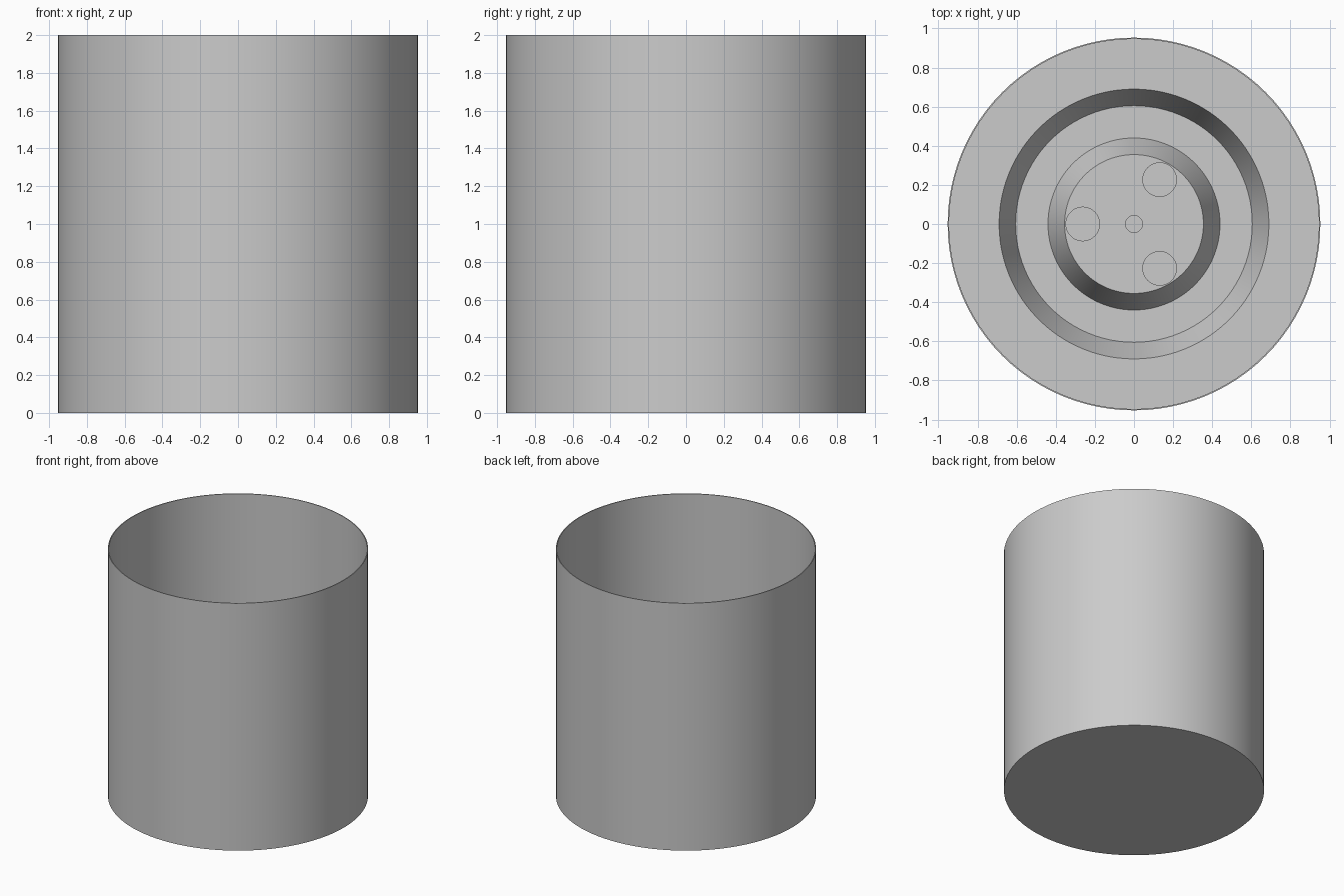
import bpy, math

if "Cube" in bpy.data.objects:
    bpy.data.objects.remove(bpy.data.objects["Cube"])

SEG = 96
R = 0.953          # outer radius
WALL = 0.007       # wall thickness
FLOOR = 0.24       # inside floor level
GROOVE = 0.02      # bottom of the ring groove

gray = bpy.data.materials.new("plain gray")
gray.diffuse_color = (0.6, 0.6, 0.6, 1)
gray.use_nodes = True
gray.node_tree.nodes["Principled BSDF"].inputs["Base Color"].default_value = gray.diffuse_color


def lathe(name, profile):
    """Revolve an (r, z) profile that starts and ends on the axis."""
    verts, rings, faces = [], [], []
    for r, z in profile:
        n = 1 if r == 0 else SEG
        rings.append([len(verts) + i for i in range(n)])
        for i in range(n):
            a = math.tau * i / SEG
            verts.append((r * math.cos(a), r * math.sin(a), z))
    for a, b in zip(rings, rings[1:]):
        for i in range(SEG):
            j = (i + 1) % SEG
            if len(a) == 1:
                faces.append((a[0], b[j], b[i]))
            elif len(b) == 1:
                faces.append((a[i], a[j], b[0]))
            else:
                faces.append((a[i], a[j], b[j], b[i]))
    mesh = bpy.data.meshes.new(name)
    mesh.from_pydata(verts, [], faces)
    mesh.materials.append(gray)
    obj = bpy.data.objects.new(name, mesh)
    bpy.context.collection.objects.link(obj)
    return obj


# Thin-walled cup with a ring groove around a central plateau
cup = lathe("cup", [
    (0, 0), (R, 0), (R, 2), (R - WALL, 2), (R - WALL, FLOOR),
    (0.69, FLOOR), (0.605, GROOVE), (0.44, GROOVE), (0.355, FLOOR), (0, FLOOR)])

# Shallow round holes in the plateau: three around one small centre hole
holes = [(0, 0, 0.043)]
for deg in (60, 180, 300):
    a = math.radians(deg)
    holes.append((0.262 * math.cos(a), 0.262 * math.sin(a), 0.086))

for x, y, r in holes:
    bpy.ops.mesh.primitive_cylinder_add(vertices=48, radius=r, depth=0.1,
                                        location=(x, y, FLOOR))
    cutter = bpy.context.object
    cutter.name = "hole_cutter"
    cutter.data.materials.append(gray)
    cutter.hide_render = True
    cutter.hide_set(True)
    cut = cup.modifiers.new("hole", 'BOOLEAN')
    cut.operation = 'DIFFERENCE'
    cut.solver = 'EXACT'
    cut.object = cutter

# Smooth round walls, crisp rims
bpy.ops.object.select_all(action='DESELECT')
cup.select_set(True)
bpy.context.view_layer.objects.active = cup
for m in list(cup.modifiers):
    bpy.ops.object.modifier_apply(modifier=m.name)
for o in [o for o in bpy.data.objects if o.name.startswith("hole_cutter")]:
    bpy.data.objects.remove(o)
bpy.ops.object.shade_smooth_by_angle(angle=math.radians(30))
